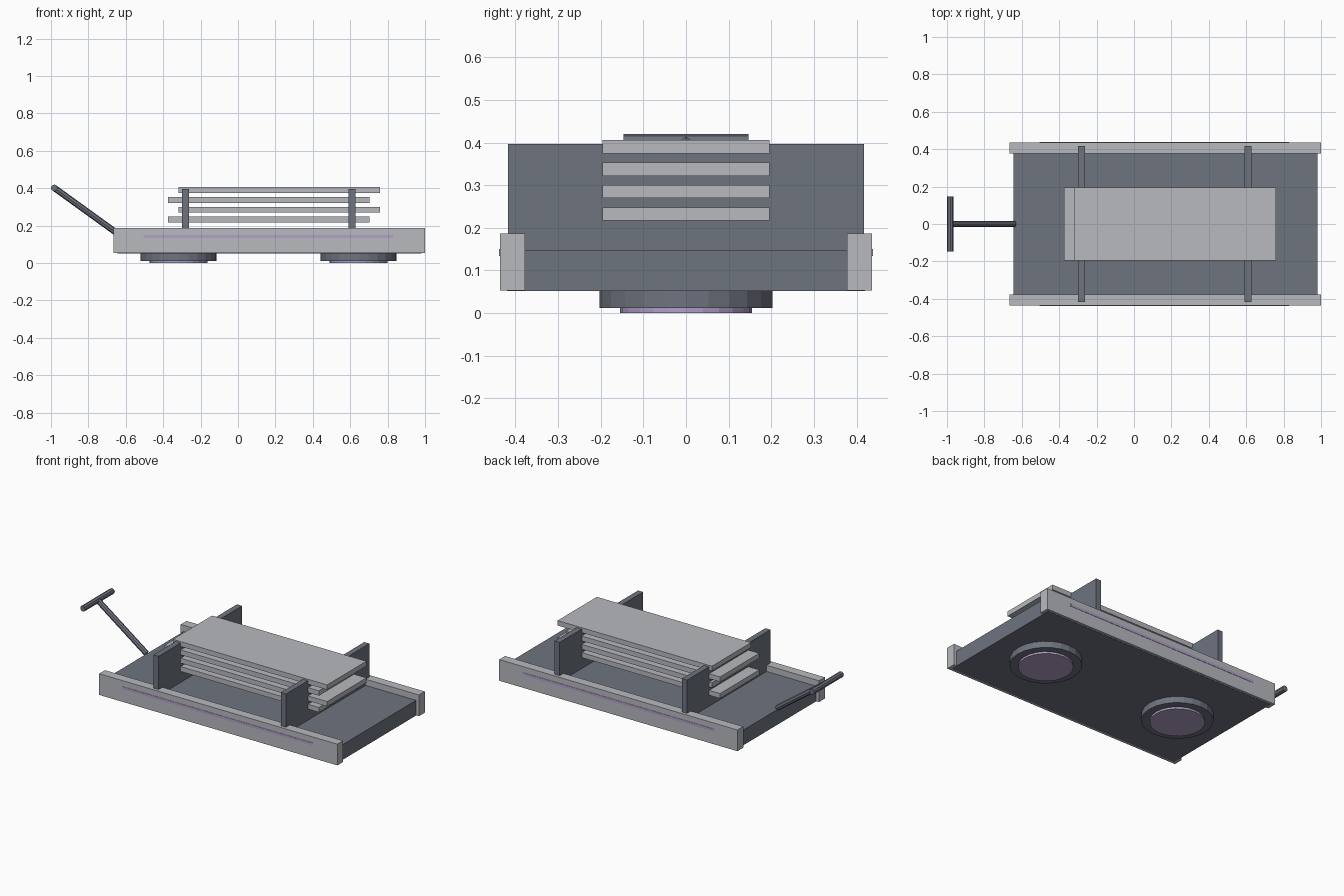
import bpy
from mathutils import Vector

cube = bpy.data.objects.get("Cube")
if cube:
    bpy.data.objects.remove(cube, do_unlink=True)


def material(name, colour):
    mat = bpy.data.materials.new(name)
    mat.use_nodes = True
    mat.diffuse_color = (*colour, 1)
    mat.node_tree.nodes["Principled BSDF"].inputs["Base Color"].default_value = (*colour, 1)
    return mat


light_grey = material("light grey", (0.48, 0.49, 0.52))
slate = material("slate grey", (0.155, 0.172, 0.213))
lilac = material("lilac glow", (0.45, 0.35, 0.58))


def box(name, x, y, z, mat):
    """Box from (min, max) pairs on each axis."""
    centre = [(a + b) / 2 for a, b in (x, y, z)]
    bpy.ops.mesh.primitive_cube_add(size=1, location=centre)
    ob = bpy.context.object
    ob.name = name
    ob.scale = [b - a for a, b in (x, y, z)]
    bpy.ops.object.transform_apply(location=False, rotation=False, scale=True)
    ob.data.materials.append(mat)
    return ob


def rod(name, start, end, radius, sides, mat):
    """Cylinder running between two points."""
    start, end = Vector(start), Vector(end)
    axis = end - start
    bpy.ops.mesh.primitive_cylinder_add(
        vertices=sides, radius=radius, depth=axis.length, location=(start + end) / 2)
    ob = bpy.context.object
    ob.name = name
    ob.rotation_euler = axis.to_track_quat("Z", "Y").to_euler()
    ob.data.materials.append(mat)
    return ob


# Flat bed
box("deck", (-0.645, 0.98), (-0.42, 0.42), (0.052, 0.148), slate)

# Side rails with a thin glowing strip on each outer face
for side, s in (("left", 1), ("right", -1)):
    label = "back" if s > 0 else "front"
    box(label + "_rail", (-0.665, 1.0), sorted((s * 0.378, s * 0.436)), (0.053, 0.187), light_grey)
    box(label + "_light_strip", (-0.505, 0.83), sorted((s * 0.43, s * 0.438)),
        (0.134, 0.15), lilac)

# Upright cross walls
for i, x in enumerate((-0.281, 0.609)):
    box(f"cross_wall_{i + 1}", (x - 0.018, x + 0.018), (-0.417, 0.417), (0.14, 0.397), slate)

# Staggered stack of planks
for i in range(4):
    x = -0.375 + 0.057 * (i % 2)
    z = 0.217 + 0.0525 * i
    box(f"plank_{i + 1}", (x, x + 1.078), (-0.196, 0.196), (z, z + 0.031), light_grey)

# Hover pads under the bed
for i, x in enumerate((-0.317, 0.645)):
    rod(f"hover_pad_{i + 1}", (x, 0, 0.012), (x, 0, 0.06), 0.203, 24, slate)
    rod(f"hover_glow_{i + 1}", (x, 0, 0), (x, 0, 0.02), 0.155, 24, lilac)

# Pull handle
rod("handle_shaft", (-0.64, 0, 0.155), (-0.982, 0, 0.402), 0.017, 8, slate)
rod("handle_grip", (-0.982, -0.147, 0.402), (-0.982, 0.147, 0.402), 0.018, 8, slate)
